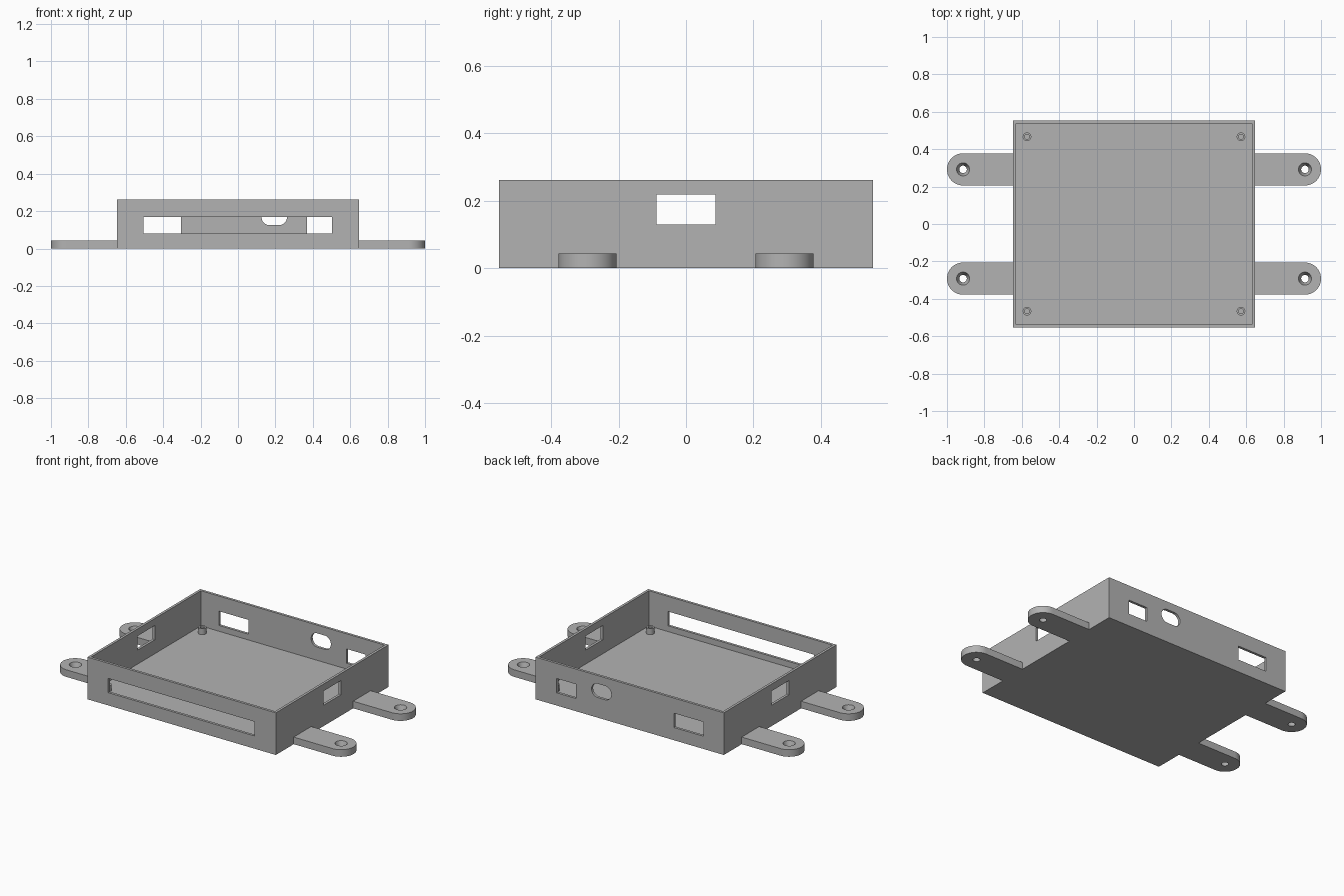
import bpy
import bmesh
import math

cube = bpy.data.objects.get("Cube")
if cube:
    bpy.data.objects.remove(cube, do_unlink=True)

HX, HY, H = 0.648, 0.554, 0.262     # box half sizes and height
WALL, FLOOR = 0.016, 0.043

grey = bpy.data.materials.new("light grey plastic")
grey.use_nodes = True
COLOUR = (0.45, 0.45, 0.45, 1)
grey.diffuse_color = COLOUR
grey.node_tree.nodes["Principled BSDF"].inputs["Base Color"].default_value = COLOUR


def add_object(name, bm):
    bmesh.ops.recalc_face_normals(bm, faces=bm.faces)
    mesh = bpy.data.meshes.new(name)
    bm.to_mesh(mesh)
    bm.free()
    mesh.materials.append(grey)
    ob = bpy.data.objects.new(name, mesh)
    bpy.context.collection.objects.link(ob)
    return ob


def block(name, x0, x1, y0, y1, z0, z1):
    bm = bmesh.new()
    bmesh.ops.create_cube(bm, size=1)
    for v in bm.verts:
        v.co.x = x1 if v.co.x > 0 else x0
        v.co.y = y1 if v.co.y > 0 else y0
        v.co.z = z1 if v.co.z > 0 else z0
    return add_object(name, bm)


def prism(name, outline, offset):
    """Extrude a closed outline of 3D points along an offset."""
    bm = bmesh.new()
    face = bm.faces.new([bm.verts.new(p) for p in outline])
    out = bmesh.ops.extrude_face_region(bm, geom=[face], use_keep_orig=True)
    moved = [g for g in out["geom"] if isinstance(g, bmesh.types.BMVert)]
    bmesh.ops.translate(bm, verts=moved, vec=offset)
    return add_object(name, bm)


def cone(name, x, y, z0, z1, r0, r1):
    bm = bmesh.new()
    bmesh.ops.create_cone(bm, cap_ends=True, segments=48, radius1=r0, radius2=r1, depth=z1 - z0)
    bmesh.ops.translate(bm, verts=bm.verts, vec=(x, y, (z0 + z1) / 2))
    return add_object(name, bm)


def cut(ob, cutters):
    """Subtract the cutters, bake the result and remove the cutters."""
    for c in cutters:
        c.hide_render = True
        mod = ob.modifiers.new("cut", "BOOLEAN")
        mod.operation = "DIFFERENCE"
        mod.solver = "EXACT"
        mod.object = c
    graph = bpy.context.evaluated_depsgraph_get()
    graph.update()
    mesh = bpy.data.meshes.new_from_object(ob.evaluated_get(graph))
    ob.modifiers.clear()
    ob.data = mesh
    for c in cutters:
        bpy.data.objects.remove(c, do_unlink=True)


def arc(cx, cy, r, a0, a1, n=24):
    return [(cx + r * math.cos(a0 + (a1 - a0) * i / n),
             cy + r * math.sin(a0 + (a1 - a0) * i / n)) for i in range(n + 1)]


# Open tray with its port openings
tray = block("tray", -HX, HX, -HY, HY, 0, H)
front, back = (-HY - 0.1, -HY + 0.1), (HY - 0.1, HY + 0.1)
half = math.pi / 2
oval = arc(0.219, 0.168, 0.043, -half, half) + arc(0.169, 0.168, 0.043, half, 3 * half)
cut(tray, [
    block("cavity", WALL - HX, HX - WALL, WALL - HY, HY - WALL, FLOOR, H + 0.1),
    block("side_windows", -0.8, 0.8, -0.087, 0.087, 0.13, 0.218),
    block("front_slot", -0.505, 0.502, *front, 0.079, 0.168),
    block("back_wide_port", -0.507, -0.305, *back, 0.079, 0.168),
    block("back_small_port", 0.37, 0.502, *back, 0.079, 0.168),
    prism("back_oval_port", [(x, HY - 0.1, z) for x, z in oval], (0, 0.2, 0)),
])

parts = [tray]
for sx, side in ((1, "left"), (-1, "right")):
    for sy, end in ((-1, "front"), (1, "back")):
        # Rounded mounting tab with a countersunk hole
        cx, cy, r = 0.914, sy * 0.292, 0.086
        outline = [(HX - 0.006, cy - r)] + arc(cx, cy, r, -half, half) + [(HX - 0.006, cy + r)]
        tab = prism(f"{side}_{end}_tab", [(sx * x, y, 0) for x, y in outline], (0, 0, 0.044))
        cut(tab, [cone("screw_hole", sx * cx, cy, -0.01, 0.054, 0.0165, 0.0385)])

        # Hollow standoff on the floor
        px, py = sx * 0.572, sy * 0.466
        post = cone(f"{side}_{end}_standoff", px, py, FLOOR - 0.002, 0.08, 0.023, 0.023)
        cut(post, [cone("pilot_hole", px, py, FLOOR, 0.1, 0.013, 0.013)])
        parts += [tab, post]

# Smooth the round walls, keep the edges sharp
bpy.ops.object.select_all(action="DESELECT")
for ob in parts:
    ob.select_set(True)
bpy.context.view_layer.objects.active = tray
bpy.ops.object.shade_smooth_by_angle(angle=math.radians(30))
